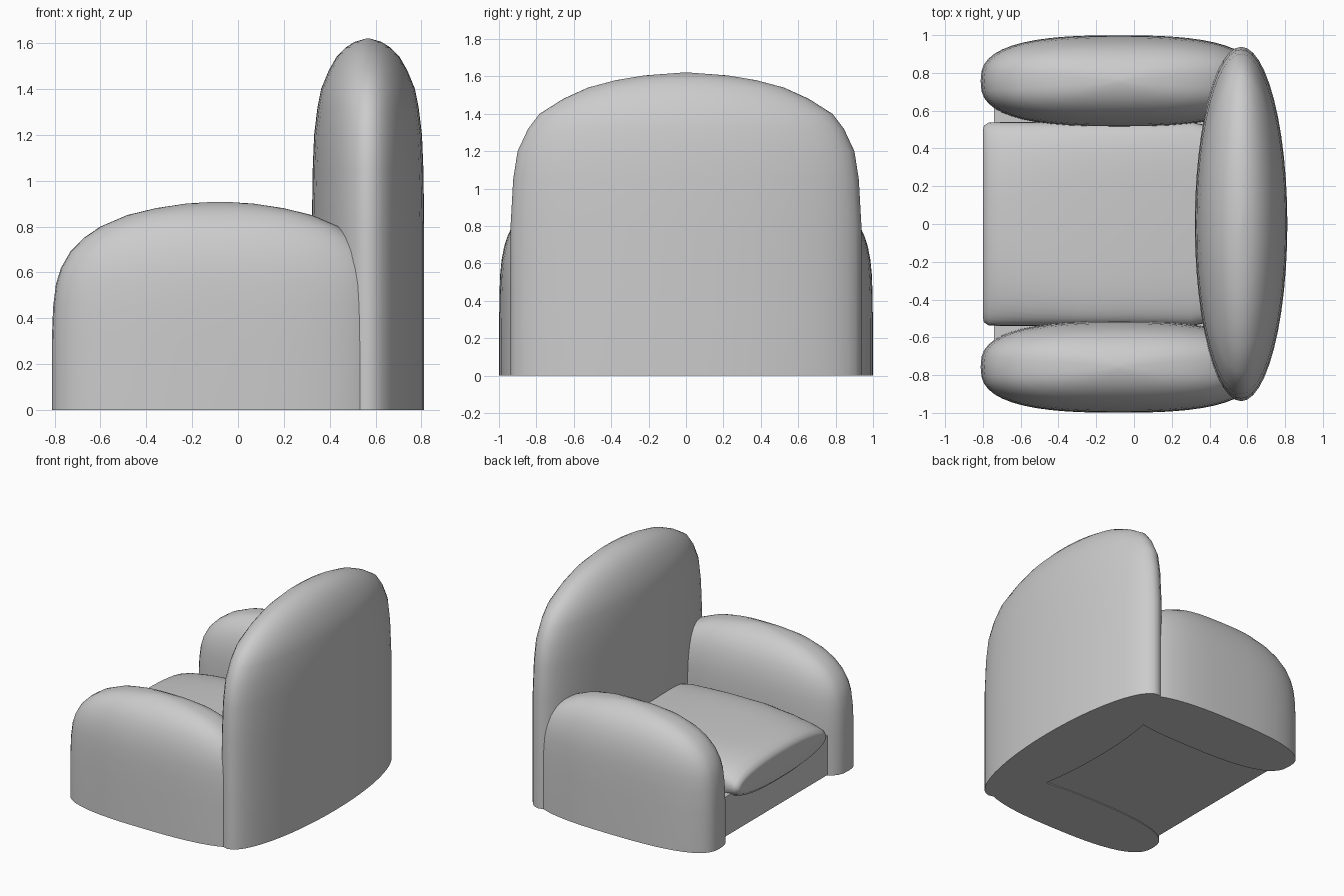
import bpy, bmesh
from math import cos, sin, pi

if "Cube" in bpy.data.objects:
    bpy.data.objects.remove(bpy.data.objects["Cube"])


def superellipse(a, b, n, count=48):
    pts = []
    for i in range(count):
        t = 2 * pi * i / count
        c, s = cos(t), sin(t)
        pts.append((a * abs(c) ** (2 / n) * (1 if c >= 0 else -1),
                    b * abs(s) ** (2 / n) * (1 if s >= 0 else -1)))
    return pts


def loft(name, rings, angle=50):
    """Bridge a list of equal-length rings and cap both ends."""
    bm = bmesh.new()
    vs = [[bm.verts.new(p) for p in r] for r in rings]
    k = len(vs[0])
    for r0, r1 in zip(vs, vs[1:]):
        for i in range(k):
            j = (i + 1) % k
            bm.faces.new((r0[i], r0[j], r1[j], r1[i]))
    bm.faces.new(vs[0][::-1])
    bm.faces.new(vs[-1])
    bmesh.ops.recalc_face_normals(bm, faces=bm.faces)
    me = bpy.data.meshes.new(name)
    bm.to_mesh(me)
    bm.free()
    ob = bpy.data.objects.new(name, me)
    bpy.context.collection.objects.link(ob)
    bpy.ops.object.select_all(action='DESELECT')
    ob.select_set(True)
    bpy.context.view_layer.objects.active = ob
    bpy.ops.object.shade_smooth_by_angle(angle=angle * pi / 180)
    return ob


def domed_block(name, cx, cy, a, b, n, profile):
    """Vertical block whose oval plan shrinks towards a domed top."""
    plan = superellipse(a, b, n)
    return loft(name, [[(cx + s * x, cy + s * y, z) for x, y in plan]
                       for z, s in profile])


# Backrest
domed_block("backrest", 0.567, 0, 0.245, 0.938, 2.0,
            [(0, 1), (0.8, 1), (1.05, 0.985), (1.2, 0.96), (1.32, 0.9),
             (1.4, 0.835), (1.48, 0.7), (1.54, 0.56), (1.58, 0.4),
             (1.605, 0.24), (1.62, 0.03)])

# Armrests
for side, label in ((1, "left"), (-1, "right")):
    domed_block("armrest_" + label, -0.08, side * 0.757, 0.732, 0.242, 2.7,
                [(0, 1), (0.3, 1), (0.45, 0.992), (0.55, 0.975), (0.62, 0.945),
                 (0.69, 0.89), (0.75, 0.81), (0.8, 0.71), (0.85, 0.55),
                 (0.88, 0.38), (0.9, 0.2), (0.908, 0.03)])

# Seat cushion: lens-shaped at the front, fuller towards the middle
sections = [(-0.80, 0.08, 0.49, 2.2), (-0.795, 0.10, 0.52, 2.2),
            (-0.77, 0.125, 0.537, 2.3), (-0.70, 0.145, 0.54, 2.6),
            (-0.55, 0.16, 0.54, 3.2), (-0.3, 0.17, 0.54, 4.0),
            (0.0, 0.168, 0.54, 4.0), (0.3, 0.145, 0.54, 4.0),
            (0.5, 0.12, 0.5, 3.0)]
loft("seat_cushion", [[(x, y, 0.345 + z) for y, z in superellipse(hy, hz, n)]
                      for x, hz, hy, n in sections])

# Base under the seat
loft("seat_base", [[(x, y, z) for x, y in
                    ((-0.74, -0.64), (0.57, -0.64), (0.57, 0.64), (-0.74, 0.64))]
                   for z in (0.006, 0.3)], 30)
